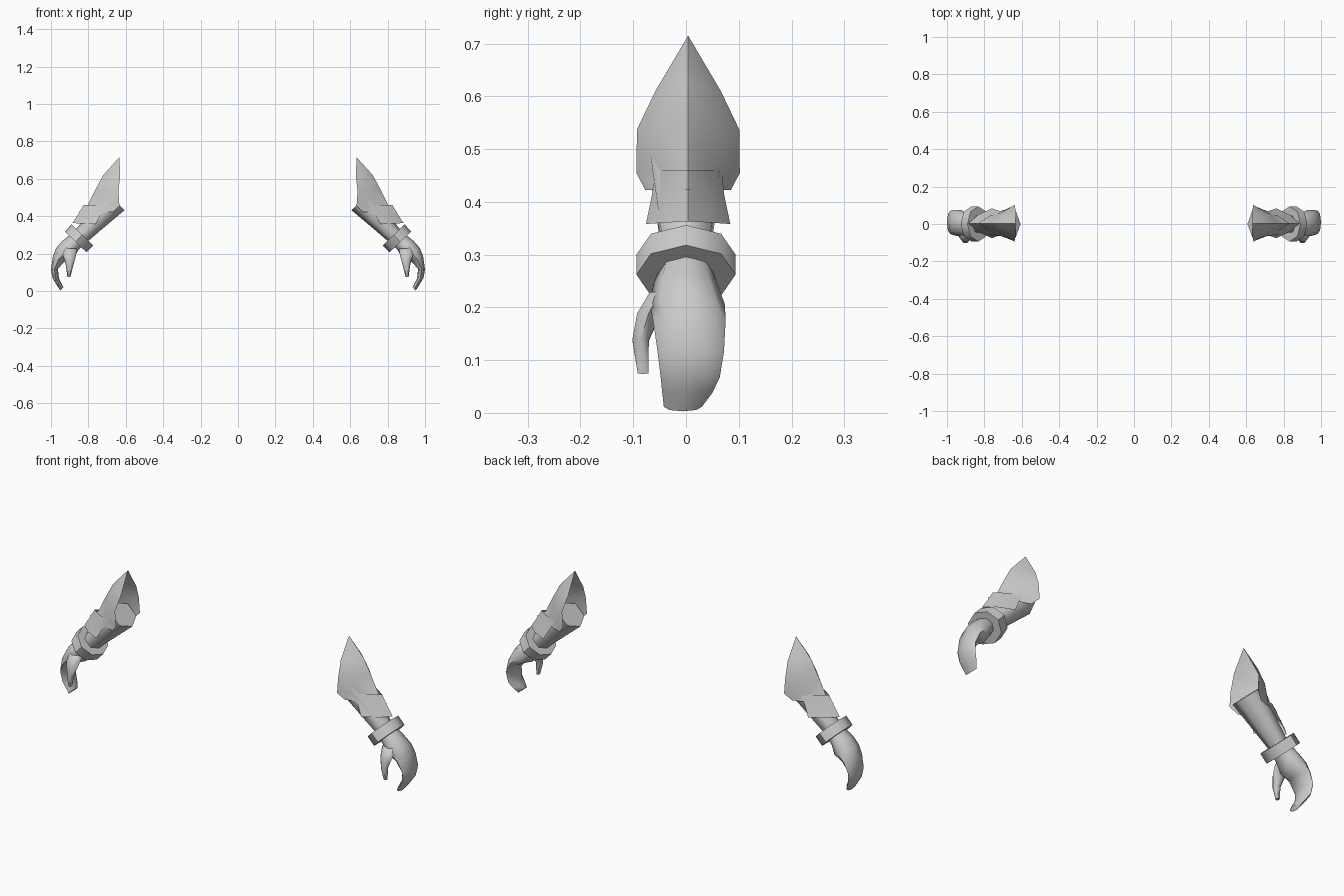
import bpy, bmesh, math
from mathutils import Vector

if "Cube" in bpy.data.objects:
    bpy.data.objects.remove(bpy.data.objects["Cube"])

grey = bpy.data.materials.new("armour grey")
grey.diffuse_color = (0.6, 0.6, 0.6, 1)
grey.use_nodes = True
grey.node_tree.nodes["Principled BSDF"].inputs["Base Color"].default_value = grey.diffuse_color


def finish(name, bm, angle, outward=None):
    """Turn a bmesh into an object mirrored to the other arm."""
    bmesh.ops.recalc_face_normals(bm, faces=bm.faces)
    if outward and sum((f.normal.dot(outward) for f in bm.faces)) < 0:
        bmesh.ops.reverse_faces(bm, faces=bm.faces)
    me = bpy.data.meshes.new(name)
    bm.to_mesh(me)
    bm.free()
    me.materials.append(grey)
    ob = bpy.data.objects.new(name, me)
    bpy.context.collection.objects.link(ob)
    ob.modifiers.new("other_arm", "MIRROR").use_axis[0] = True
    bpy.ops.object.select_all(action="DESELECT")
    ob.select_set(True)
    bpy.context.view_layer.objects.active = ob
    bpy.ops.object.shade_smooth_by_angle(angle=math.radians(angle))


def loft(name, rings, sides, angle=50):
    """Each ring: outer (x, z), inner (x, z), y min, y max."""
    bm = bmesh.new()
    loops = []
    for (ox, oz), (ix, iz), y0, y1 in rings:
        mid = Vector(((ox + ix) / 2, (y0 + y1) / 2, (oz + iz) / 2))
        across = Vector(((ox - ix) / 2, 0, (oz - iz) / 2))
        side = Vector((0, (y1 - y0) / 2, 0))
        loops.append([bm.verts.new(mid + across * math.cos(a) + side * math.sin(a))
                      for a in (2 * math.pi * k / sides for k in range(sides))])
    for a, b in zip(loops, loops[1:]):
        for k in range(sides):
            n = (k + 1) % sides
            bm.faces.new((a[k], a[n], b[n], b[k]))
    bm.faces.new(loops[0])
    bm.faces.new(loops[-1])
    finish(name, bm, angle)


def disc(cx, cz, r, ry):
    """Ring square to the forearm axis."""
    return ((cx + .72 * r, cz + .69 * r), (cx - .72 * r, cz - .69 * r), -ry, ry)


def plate(name, rows, bulge, apex=None, yc=.004):
    """Folded open shell; each row: ridge (x, z), side (x, z), half width."""
    bm = bmesh.new()
    lines = []
    for (rx, rz), (sx, sz), w in rows:
        mx, mz = (rx + sx) / 2 + bulge, (rz + sz) / 2
        pts = [(sx, -w, sz), (mx, -w * .55, mz), (rx, 0, rz), (mx, w * .55, mz), (sx, w, sz)]
        lines.append([bm.verts.new((x, y + yc, z)) for x, y, z in pts])
    for a, b in zip(lines, lines[1:]):
        for k in range(4):
            bm.faces.new((a[k], a[k + 1], b[k + 1], b[k]))
    if apex:
        tip = bm.verts.new((apex[0], yc, apex[1]))
        for k in range(4):
            bm.faces.new((tip, lines[0][k + 1], lines[0][k]))
    finish(name, bm, 60, Vector((1, 0, 0)))


# Forearm and wrist band
loft("forearm", [disc(.657, .48, .07, .08), disc(.77, .363, .053, .06), disc(.86, .272, .043, .045)], 6, 65)
loft("wrist_band", [disc(.832, .3, .081, .094), disc(.868, .262, .081, .094)], 8)

# Mitten hand curling inwards
loft("hand", [
    ((.885, .31), (.82, .25), -.047, .047),
    ((.938, .268), (.853, .22), -.062, .06),
    ((.972, .23), (.875, .18), -.068, .074),
    ((.99, .185), (.925, .16), -.062, .075),
    ((1.0, .115), (.963, .118), -.054, .072),
    ((.992, .07), (.957, .065), -.048, .064),
    ((.972, .036), (.943, .04), -.045, .05),
    ((.95, .003), (.934, .02), -.042, .03)], 8, 60)

# Thumb at the front of the hand
loft("thumb", [
    ((.935, .23), (.86, .225), -.072, -.02),
    ((.935, .19), (.867, .185), -.096, -.045),
    ((.921, .14), (.881, .135), -.104, -.068),
    ((.912, .074), (.896, .076), -.093, -.07)], 6, 60)

# Overlapping elbow plates
plate("upper_plate", [
    ((.72, .62), (.63, .61), .062),
    ((.763, .54), (.64, .537), .097),
    ((.803, .46), (.634, .455), .098),
    ((.853, .422), (.668, .422), .081)], .012, apex=(.634, .715))
plate("lower_plate", [
    ((.825, .46), (.70, .46), .064),
    ((.848, .42), (.73, .415), .068),
    ((.885, .363), (.76, .358), .08)], .012)
